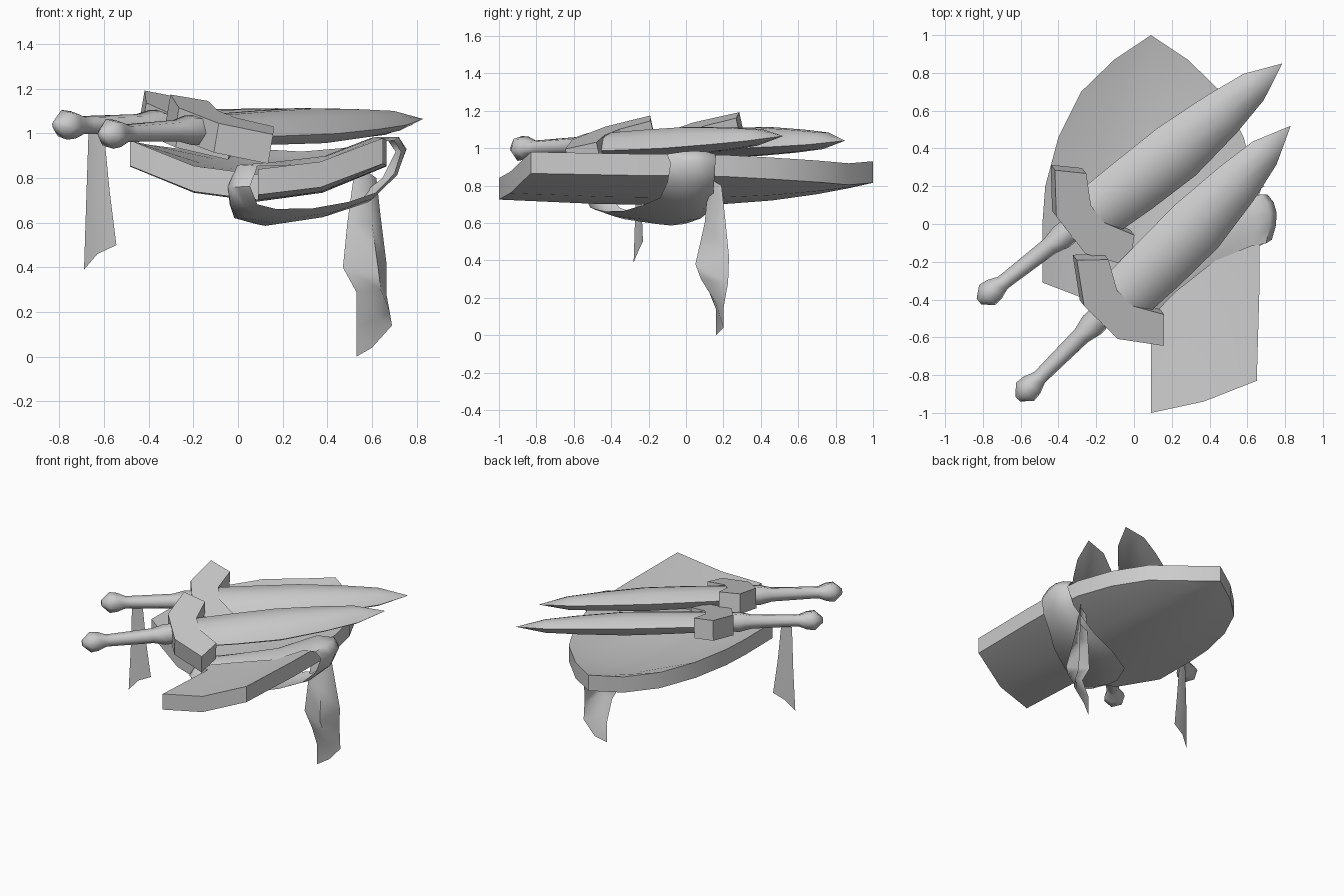
import bpy, bmesh, math
from mathutils import Vector, Matrix

if "Cube" in bpy.data.objects:
    bpy.data.objects.remove(bpy.data.objects["Cube"])


def make(name, verts, faces, angle=35, matrix=None):
    me = bpy.data.meshes.new(name)
    me.from_pydata([tuple(v) for v in verts], [], faces)
    bm = bmesh.new()
    bm.from_mesh(me)
    bmesh.ops.remove_doubles(bm, verts=bm.verts, dist=0.0005)
    bmesh.ops.recalc_face_normals(bm, faces=bm.faces)
    bm.to_mesh(me)
    bm.free()
    for p in me.polygons:
        p.use_smooth = True
    me.set_sharp_from_angle(angle=math.radians(angle))
    ob = bpy.data.objects.new(name, me)
    bpy.context.collection.objects.link(ob)
    if matrix:
        ob.matrix_world = matrix
    return ob


def loft(name, rings, closed_ring=True, loop=False, caps=False, **kw):
    n, m = len(rings[0]), len(rings)
    verts = [v for r in rings for v in r]
    faces = []
    for i in range(m if loop else m - 1):
        k = (i + 1) % m
        for j in range(n if closed_ring else n - 1):
            l = (j + 1) % n
            faces.append((i * n + j, i * n + l, k * n + l, k * n + j))
    if caps:
        faces += [tuple(range(n)), tuple(range((m - 1) * n, m * n))]
    return make(name, verts, faces, **kw)


def slab(name, top, bottom, faces, **kw):
    # closes two matching sheets with side walls
    n = len(top)
    edges = [(f[i], f[(i + 1) % len(f)]) for f in faces for i in range(len(f))]
    seen = set(edges)
    walls = [(a, b, b + n, a + n) for a, b in edges if (b, a) not in seen]
    return make(name, top + bottom, faces + [tuple(i + n for i in reversed(f)) for f in faces] + walls, **kw)


# Broken kite shield, dished upward at the sides, lower left quarter missing
rows = [(-.83, .56, 1), (-.31, .575, 1), (0, .575, .5), (.2, .56, .2), (.46, .49, 0),
        (.70, .37, 0), (.87, .195, 0), (1.0, 0, 0)]
cols = [-1, -.5, 0, .5, 1]
top, nc = [], len(cols)
for y, w, k in rows:
    for t in cols:
        yy = y - .17 * k * (1 - abs(t) ** 1.5)
        z = .81 + .16 * (w * t / .58) ** 2 + (.12 if yy > 0 else .03) * yy * yy
        top.append(Vector((.09 + w * t, yy, z)))
quads = [(i * nc + j, i * nc + j + 1, (i + 1) * nc + j + 1, (i + 1) * nc + j)
         for i in range(len(rows) - 1) for j in range(nc - 1) if i > 0 or cols[j] >= 0]
slab("shield", top, [v - Vector((0, 0, .115)) for v in top], quads)


def sword(tag, pommel, tip, roll):
    p, d = Vector(pommel), Vector(tip) - Vector(pommel)
    x = d.normalized()
    y = Vector((0, 0, 1)).cross(x).normalized()
    base = Matrix.Translation(p) @ Matrix((x, y, x.cross(y))).transposed().to_4x4()
    m = base @ Matrix.Rotation(roll, 4, 'X')
    # Blade: lens section, tapering to the tip
    lens = [(1, 0), (.6, .75), (0, 1), (-.6, .75), (-1, 0), (-.6, -.75), (0, -1), (.6, -.75)]
    secs = [(.64, .15, .065, -.02), (.95, .162, .074, -.025), (1.24, .165, .078, -.025),
            (1.55, .13, .062, -.015), (1.77, .09, .045, -.005), (d.length, 0, 0, 0)]
    loft(tag + "_blade", [[(a, o + w * u, t * v) for u, v in lens] for a, w, t, o in secs],
         angle=50, matrix=m)
    # Grip and faceted pommel turned in one piece
    prof = [(-.075, .02), (-.02, .07), (.03, .064), (.085, .042), (.12, .042), (.40, .05),
            (.48, .07), (.60, .065)]
    loft(tag + "_grip", [[(a, -.005 + r * math.cos(math.tau * i / 6), r * math.sin(math.tau * i / 6))
                          for i in range(6)] for a, r in prof], caps=True, angle=62, matrix=m)
    # Swept crossguard, arms pointing toward the tip
    half = [(.525, .13), (.67, .335), (.79, .215), (.705, .06)]
    g = half + [(a, -b) for a, b in reversed(half)]
    n = [(0, 1, 2, 3), (0, 3, 4, 7), (4, 5, 6, 7)]
    gm = base @ Matrix.Rotation(roll + .05, 4, 'X')
    slab(tag + "_guard", [Vector((a, b - .01, .068)) for a, b in g],
         [Vector((a, b - .01, -.068)) for a, b in g], n, angle=20, matrix=gm)


sword("rear_sword", (-.765, -.36, 1.04), (.785, .85, 1.04), .22)
sword("front_sword", (-.565, -.87, 1.0), (.83, .52, 1.065), .22)

# Sash looped around the shield: x, y, z, half width, tilt, turn of the width direction
path = [(.755, .06, .93, .12, 0, 1), (.71, .05, .81, .13, -.01, .8), (.58, .03, .69, .16, -.03, .4),
        (.38, -.05, .625, .20, -.035, 0), (.18, -.16, .595, .21, -.035, 0), (.04, -.33, .62, .15, -.02, 0),
        (-.01, -.46, .67, .10, 0, 0), (-.03, -.52, .76, .08, 0, 0), (.01, -.47, .86, .07, 0, 0),
        (.14, -.33, .87, .07, 0, 0), (.4, -.09, .90, .09, 0, .2), (.62, .03, .985, .13, 0, .7),
        (.72, .05, .985, .13, 0, 1)]
mid = Vector((.34, -.2, .8))
ribs = []
for x, y, z, w, t, k in path:
    d = Vector((-.62, .78, 0)).lerp(Vector((-.1, 1, 0)), k)
    c, side = Vector((x, y, z)), d * w + Vector((0, 0, t))
    ribs.append([c + side * s - (c - mid).normalized() * .045 * s * s for s in (-1, -.5, 0, .5, 1)])
loft("sash", ribs, closed_ring=False, loop=True, angle=60)

# Folded cloth tail hanging from the sash
tail = [[(.52, .12, .82), (.58, .14, .83), (.62, .19, .80)],
        [(.49, .11, .60), (.60, .10, .60), (.64, .21, .62)],
        [(.47, .10, .40), (.63, .05, .38), (.665, .23, .42)],
        [(.53, .10, .29), (.64, .08, .30), (.665, .225, .28)],
        [(.53, .16, .14), (.63, .16, .17), (.68, .21, .20)],
        [(.53, .16, .0), (.60, .20, .04), (.69, .20, .14)]]
loft("sash_tail", tail, closed_ring=False, angle=70)

# Small cloth strip tied to the rear sword grip
strip = [[(-.67, -.27, 1.0), (-.635, -.255, 1.0), (-.60, -.245, 1.0)],
         [(-.68, -.27, .70), (-.63, -.25, .72), (-.575, -.24, .74)],
         [(-.69, -.28, .39), (-.63, -.25, .46), (-.545, -.23, .50)]]
loft("grip_ribbon", strip, closed_ring=False, angle=70)
